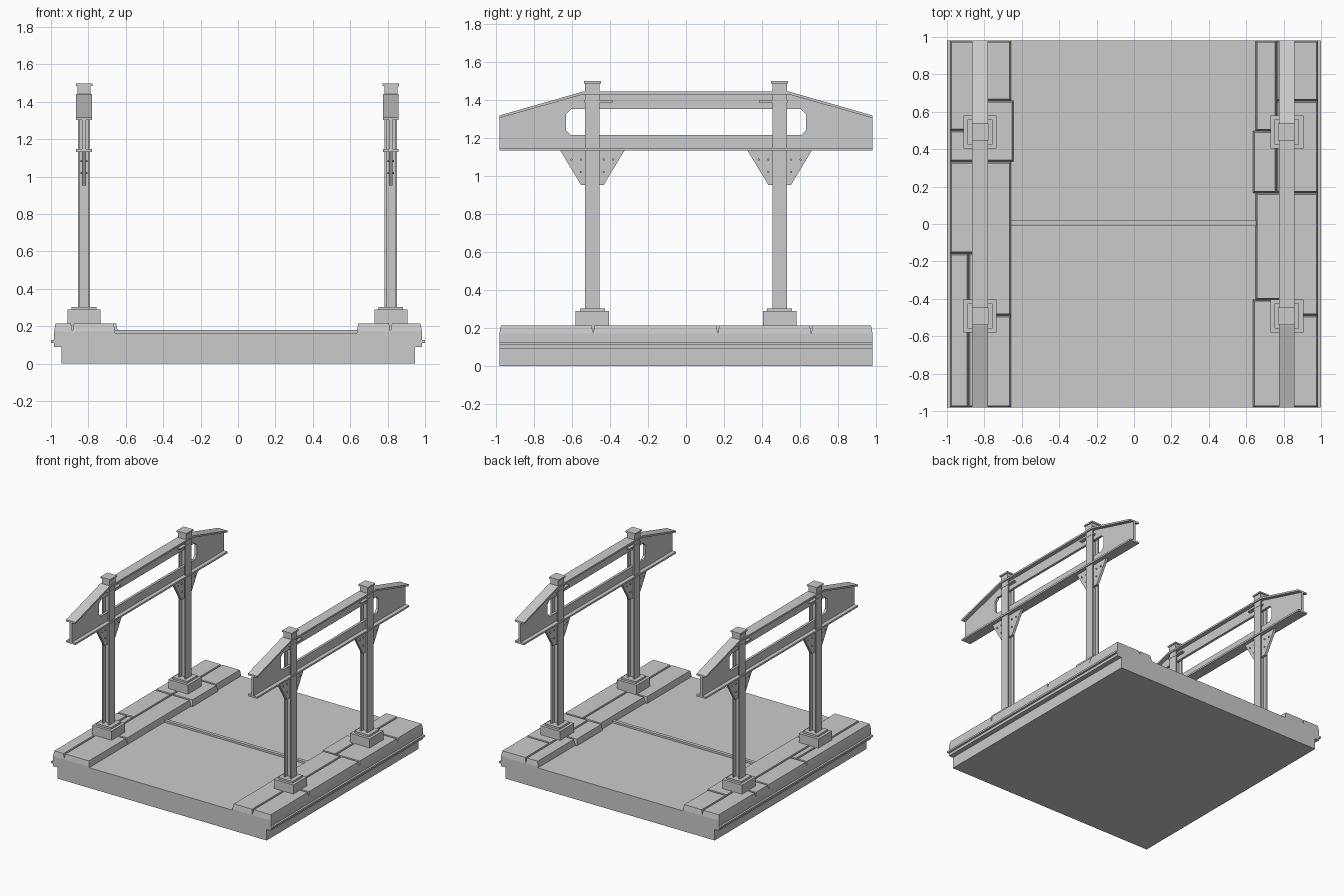
import bpy, bmesh
from math import pi
from mathutils import Matrix

if "Cube" in bpy.data.objects:
    bpy.data.objects.remove(bpy.data.objects["Cube"])


def finish(name, bm, loc=(0, 0, 0)):
    bmesh.ops.recalc_face_normals(bm, faces=bm.faces[:])
    mesh = bpy.data.meshes.new(name)
    bm.to_mesh(mesh)
    bm.free()
    ob = bpy.data.objects.new(name, mesh)
    ob.location = loc
    bpy.context.collection.objects.link(ob)
    return ob


def box(name, x0, x1, y0, y1, z0, z1, loc=(0, 0, 0)):
    bm = bmesh.new()
    m = Matrix.Translation(((x0 + x1) / 2, (y0 + y1) / 2, (z0 + z1) / 2))
    m = m @ Matrix.Diagonal((x1 - x0, y1 - y0, z1 - z0, 1))
    bmesh.ops.create_cube(bm, size=1, matrix=m)
    return finish(name, bm, loc)


def prism(name, pts, axis, a, b, loc=(0, 0, 0), mirror_y=False):
    """Extrude a 2D outline along an axis from a to b."""
    place = {'x': lambda p, t: (t, p[0], p[1]),
             'y': lambda p, t: (p[0], t, p[1]),
             'z': lambda p, t: (p[0], p[1], t)}[axis]
    bm = bmesh.new()
    lo = [bm.verts.new(place(p, a)) for p in pts]
    hi = [bm.verts.new(place(p, b)) for p in pts]
    bm.faces.new(lo)
    bm.faces.new(hi)
    n = len(pts)
    for i in range(n):
        j = (i + 1) % n
        bm.faces.new((lo[i], lo[j], hi[j], hi[i]))
    bmesh.ops.recalc_face_normals(bm, faces=bm.faces[:])
    if mirror_y:  # open the seam so both halves join cleanly
        seam = [f for f in bm.faces if all(abs(v.co.y) < 1e-6 for v in f.verts)]
        bmesh.ops.delete(bm, geom=seam, context='FACES')
    ob = finish(name, bm, loc)
    if mirror_y:
        ob.modifiers.new("mirror", 'MIRROR').use_axis = (False, True, False)
    return ob


def slab(name, x0, x1, y0, y1):
    """Paving slab whose sides lean in, leaving V joints."""
    bm = bmesh.new()
    rings = []
    for z, d in ((0.155, 0), (0.172, 0), (0.215, 0.008)):
        rings.append([bm.verts.new(c) for c in (
            (x0 + d, y0 + d, z), (x1 - d, y0 + d, z),
            (x1 - d, y1 - d, z), (x0 + d, y1 - d, z))])
    bm.faces.new(rings[0])
    bm.faces.new(rings[2])
    for r, s in zip(rings, rings[1:]):
        for i in range(4):
            j = (i + 1) % 4
            bm.faces.new((r[i], r[j], s[j], s[i]))
    finish(name, bm)


# Deck body with side ledge and rib
half = [(0.945, 0), (0.945, 0.09), (0.984, 0.09), (0.984, 0.112), (1.0, 0.112),
        (1.0, 0.126), (0.984, 0.126), (0.984, 0.165)]
prism("deck", half + [(-x, z) for x, z in reversed(half)], 'y', -0.98, 0.98)
box("deck_joint_strip", -0.66, 0.66, -0.01, 0.018, 0.155, 0.181)

# Staggered paving slabs: x0, x1, y0, y1
E = 0.98
left = [(-.984, -.83, .5, E), (-.984, -.83, .333, .5), (-.984, -.83, -.157, .333),
        (-.984, -.885, -E, -.157), (-.885, -.83, -.488, -.157),
        (-.83, -.657, .66, E), (-.83, -.643, .333, .66), (-.83, -.657, -.488, .333),
        (-.885, -.657, -E, -.488)]
right = [(.762, .984, .658, E), (.762, .984, .167, .658), (.815, .984, -.488, .167),
         (.815, .984, -E, -.488), (.65, .762, .498, E), (.635, .762, .167, .498),
         (.65, .815, -.405, .167), (.635, .815, -E, -.405)]
for side, slabs in (("left", left), ("right", right)):
    for i, s in enumerate(slabs):
        slab(f"{side}_paving_slab_{i + 1}", *s)

# H-shaped post section
F, W, FL, T = 0.033, 0.022, 0.038, 0.007
h_section = [(-F, -FL), (-W, -FL), (-W, -T), (W, -T), (W, -FL), (F, -FL),
             (F, FL), (W, FL), (W, T), (-W, T), (-W, FL), (-F, FL)]
# Half of girder web, half of its top flange
web = [(0, 1.14), (0.98, 1.14), (0.98, 1.305), (0.543, 1.432), (0, 1.432), (0, 1.35),
       (0.605, 1.35), (0.63, 1.325), (0.63, 1.24), (0.605, 1.215), (0, 1.215)]
top = [(0, 1.428), (0.541, 1.428), (0.98, 1.303), (0.98, 1.317), (0.543, 1.442), (0, 1.442)]

for side, cx in (("left", -0.823), ("right", 0.817)):
    # Girder
    c = (cx, 0, 0)
    prism(side + "_girder_web", web, 'x', -0.01, 0.01, c, True)
    prism(side + "_girder_top_flange", top, 'x', -0.042, 0.042, c, True)
    box(side + "_girder_bottom_flange", -0.042, 0.042, -0.98, 0.98, 1.133, 1.147, c)

    for end, cy in (("front", -0.492), ("back", 0.492)):
        n = f"{side}_{end}_"
        p = (cx, cy, 0)
        # Footing, post and cap
        box(n + "footing", -0.088, 0.088, -0.088, 0.088, 0.165, 0.289, p)
        box(n + "base_plate", -0.066, 0.066, -0.066, 0.066, 0.285, 0.304, p)
        prism(n + "post", h_section, 'z', 0.3, 1.45, p)
        box(n + "post_head", -0.035, 0.035, -0.038, 0.038, 1.44, 1.487, p)
        box(n + "post_cap", -0.044, 0.044, -0.045, 0.045, 1.485, 1.497, p)
        # Gusset under the girder and stiffener inside it
        prism(n + "gusset", [(-0.17, 1.135), (-0.06, 0.953), (0.06, 0.953), (0.17, 1.135)],
              'x', -0.01, 0.01, p)
        s = -1 if cy > 0 else 1
        ys = sorted((-0.045 * s, 0.108 * s))
        box(n + "stiffener", -0.035, 0.035, *ys, 1.385, 1.395, p)
        # Gusset bolts
        bm = bmesh.new()
        for by, bz in ((0.11, 1.085), (0.06, 1.085), (0.06, 1.02)):
            for sgn in (-1, 1):
                m = Matrix.Translation((0, by * sgn, bz)) @ Matrix.Rotation(pi / 2, 4, 'Y')
                bmesh.ops.create_cone(bm, cap_ends=True, segments=6, radius1=0.006,
                                      radius2=0.006, depth=0.036, matrix=m)
        finish(n + "gusset_bolts", bm, p)
